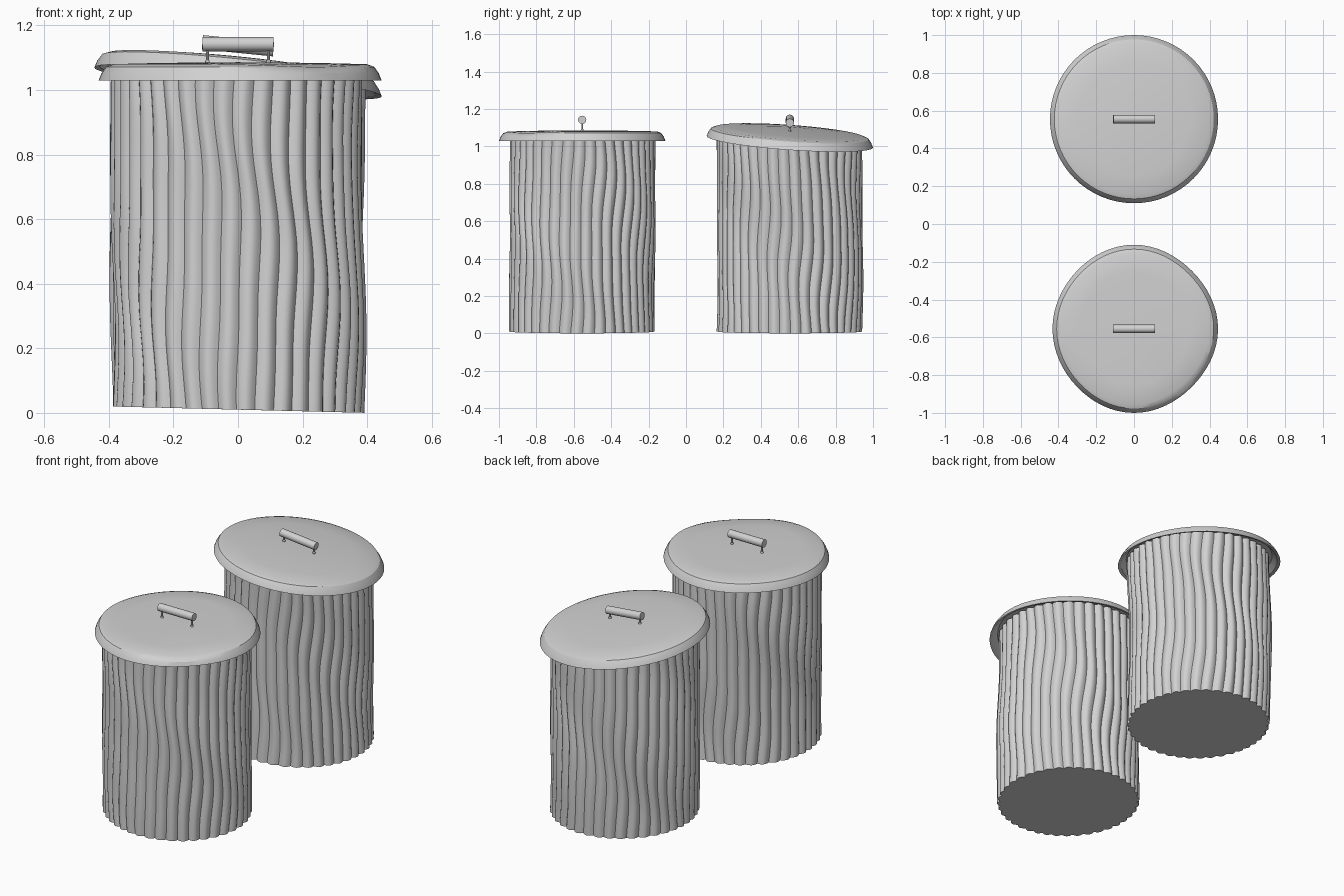
import bpy
import bmesh
from math import sin, cos, pi, tau
from mathutils import Vector, Matrix

cube = bpy.data.objects.get("Cube")
if cube:
    bpy.data.objects.remove(cube, do_unlink=True)

steel = bpy.data.materials.new("galvanised_grey")
steel.use_nodes = True
grey = (0.64, 0.64, 0.64, 1)
steel.diffuse_color = grey
bsdf = next(n for n in steel.node_tree.nodes if n.type == 'BSDF_PRINCIPLED')
bsdf.inputs["Base Color"].default_value = grey
bsdf.inputs["Roughness"].default_value = 0.6

RIDGES = 40
STEPS = 6      # segments across one ridge
ROWS = 26


def finish(name, bm, angle=0.6):
    bmesh.ops.recalc_face_normals(bm, faces=bm.faces)
    mesh = bpy.data.meshes.new(name)
    bm.to_mesh(mesh)
    bm.free()
    mesh.materials.append(steel)
    obj = bpy.data.objects.new(name, mesh)
    bpy.context.collection.objects.link(obj)
    bpy.ops.object.select_all(action='DESELECT')
    obj.select_set(True)
    bpy.context.view_layer.objects.active = obj
    bpy.ops.object.shade_smooth_by_angle(angle=angle)
    return obj


def bridge(bm, low, high):
    n = len(low)
    for i in range(n):
        j = (i + 1) % n
        bm.faces.new((low[i], low[j], high[j], high[i]))


def fan(bm, ring, point):
    centre = bm.verts.new(point)
    for i, v in enumerate(ring):
        bm.faces.new((v, ring[(i + 1) % len(ring)], centre))


# Fluted body: rounded ridges with sharp grooves that wander with height
def make_body(name, cy, rim, slope, phase):
    bm = bmesh.new()
    rings = []
    count = RIDGES * STEPS
    for row in range(ROWS + 1):
        t = row / ROWS
        sway = 0.006 * sin(5 * t + phase)
        ring = []
        for i in range(count):
            a = tau * i / count
            r = 0.374 + 0.016 * abs(sin(RIDGES * a / 2))
            r += 0.004 * sin(7 * t + 3 * a + phase) * sin(pi * t)
            b = a + 0.025 * sin(8 * t + 2 * a + phase) + 0.01 * sin(15 * t + 5 * a)
            x, y = r * cos(b), r * sin(b)
            top = rim + 0.025 + slope.x * x + slope.y * y
            bottom = 0.01 - 0.025 * x
            z = bottom + (top - bottom) * t
            ring.append(bm.verts.new((x + sway, cy + y - sway * 0.6, z)))
        rings.append(ring)
    for low, high in zip(rings, rings[1:]):
        bridge(bm, low, high)
    fan(bm, rings[0], (0, cy, 0.01))
    finish(name, bm)


# Lid: thin shell with a flared rim and a shallow crown
def make_lid(name, cy, rim, slope, crown, dent):
    profile = [(0.40, 0.036), (0.428, 0.004), (0.445, 0), (0.436, 0.022),
               (0.422, 0.042), (0.40, 0.05), (0.30, 0.05 + crown * 0.45),
               (0.15, 0.05 + crown * 0.85)]
    bm = bmesh.new()
    rings = []
    for r, h in profile:
        ring = []
        for i in range(64):
            a = tau * i / 64
            edge = 1 - dent * (0.025 * sin(2 * a) ** 2 + 0.03 * max(0, -cos(a)) ** 4)
            x, y = r * edge * cos(a), r * edge * sin(a)
            # bent corner on the front left of the lid
            bend = dent * 0.012 * max(0, cos(a + 0.9)) ** 8 * (r / 0.445) ** 3
            z = rim + h + slope.x * x + slope.y * y - bend * (h > 0.03)
            ring.append(bm.verts.new((x, cy + y, z)))
        rings.append(ring)
    for low, high in zip(rings, rings[1:]):
        bridge(bm, low, high)
    fan(bm, rings[0], (0, cy, rim + 0.036))
    fan(bm, rings[-1], (0, cy, rim + 0.05 + crown))
    finish(name, bm, 0.5)


def add_rod(bm, start, end, radius, sides):
    axis = end - start
    turn = Vector((0, 0, 1)).rotation_difference(axis).to_matrix().to_4x4()
    bmesh.ops.create_cone(bm, cap_ends=True, segments=sides, radius1=radius,
                          radius2=radius, depth=axis.length,
                          matrix=Matrix.Translation((start + end) / 2) @ turn)


# Handle: horizontal grip on two thin posts with round feet
def make_handle(name, cy, rim, slope, crown):
    height = rim + 0.112
    bm = bmesh.new()
    ends = [Vector((s * 0.11, cy, height + slope.x * s * 0.11)) for s in (-1, 1)]
    add_rod(bm, ends[0], ends[1], 0.022, 20)
    finish(name + "_grip", bm)
    bm = bmesh.new()
    for s in (-1, 1):
        x = s * 0.095
        foot = Vector((x, cy, rim + 0.047 + crown + slope.x * x))
        add_rod(bm, foot, Vector((x, cy, height + slope.x * x)), 0.005, 10)
        bmesh.ops.create_uvsphere(bm, u_segments=10, v_segments=6, radius=0.008,
                                  matrix=Matrix.Translation(foot + Vector((0, 0, 0.004))))
    finish(name + "_posts", bm)


cans = [("front", -0.555, 1.03, Vector((0, 0)), 0.006, 1, 0.4),
        ("back", 0.555, 1.025, Vector((-0.1, -0.07)), 0.018, 0, 2.6)]
for label, cy, rim, slope, crown, dent, phase in cans:
    make_body(label + "_can_body", cy, rim, slope, phase)
    make_lid(label + "_can_lid", cy, rim, slope, crown, dent)
    make_handle(label + "_lid_handle", cy, rim, slope, crown)
